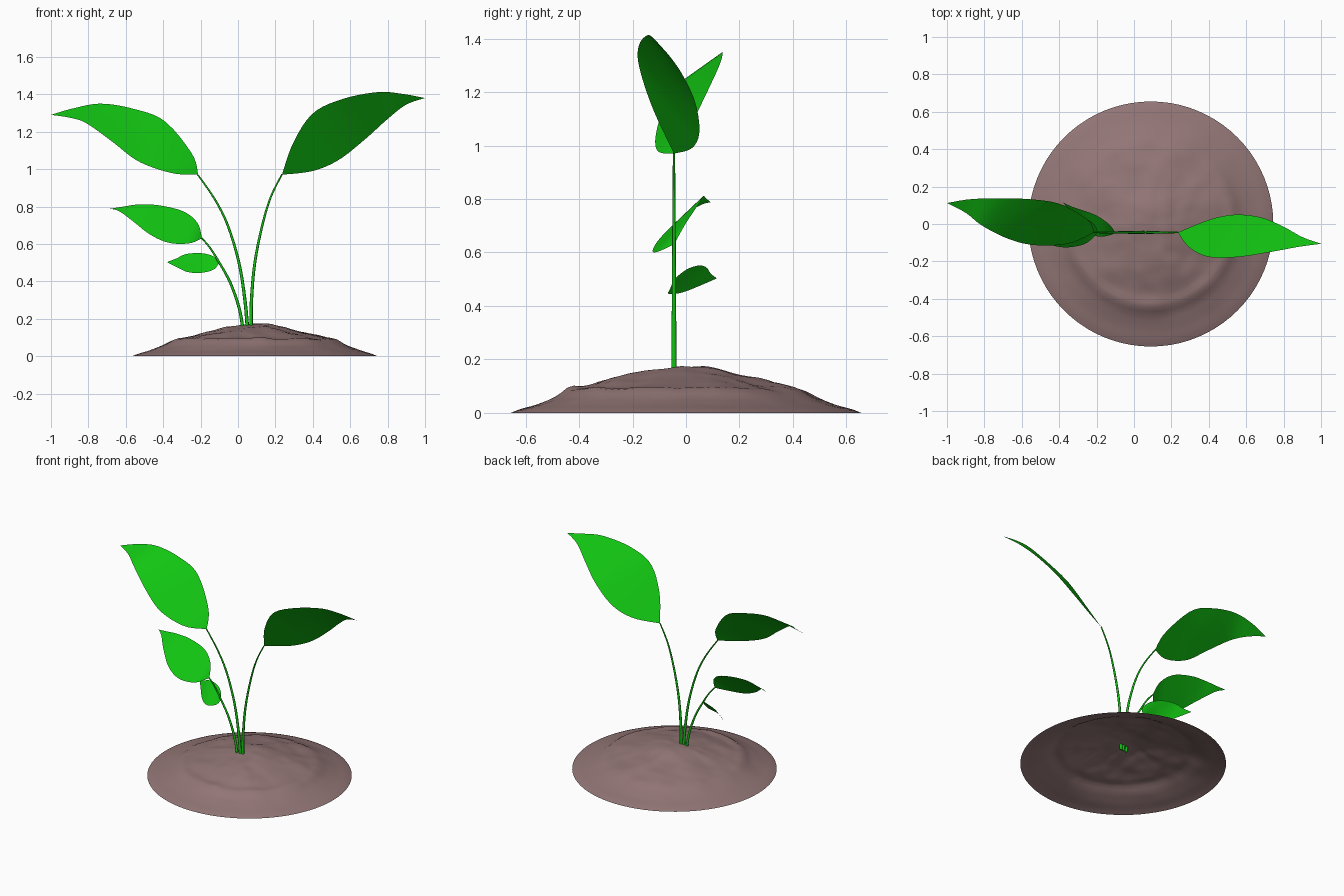
import bpy, math
from mathutils import Vector, noise

if "Cube" in bpy.data.objects:
    bpy.data.objects.remove(bpy.data.objects["Cube"])


def material(name, rgb):
    m = bpy.data.materials.new(name)
    m.diffuse_color = (*rgb, 1)
    m.use_nodes = True
    m.node_tree.nodes["Principled BSDF"].inputs["Base Color"].default_value = m.diffuse_color
    return m


GREEN = material("leaf_green", (0.006, 0.56, 0.006))
BROWN = material("soil_brown", (0.29, 0.18, 0.18))


def spline(pts, t):
    """Catmull-Rom through pts, t in 0..1."""
    n = len(pts) - 1
    i = min(int(t * n), n - 1)
    u = t * n - i
    a, b, c, d = (Vector(pts[max(0, min(n, k))]) for k in (i - 1, i, i + 1, i + 2))
    return 0.5 * (2 * b + (c - a) * u + (2 * a - 5 * b + 4 * c - d) * u**2
                  + (3 * b - a - 3 * c + d) * u**3)


def build(name, verts, faces, mat):
    me = bpy.data.meshes.new(name)
    me.from_pydata([tuple(v) for v in verts], [], faces)
    me.materials.append(mat)
    me.validate()
    me.shade_smooth()
    ob = bpy.data.objects.new(name, me)
    bpy.context.collection.objects.link(ob)
    return ob


def leaf(name, base, tip, high, low, flip):
    """Thin blade lofted between its high and low edges."""
    N, M = 28, 6
    hi, lo = [base, *high, tip], [base, *low, tip]
    verts = []
    for i in range(N + 1):
        a, b = spline(hi, i / N), spline(lo, i / N)
        verts += [a.lerp(b, j / M) for j in range(M + 1)]
    faces = []
    for i in range(N):
        for j in range(M):
            k = i * (M + 1) + j
            f = (k, k + 1, k + M + 2, k + M + 1)
            faces.append(f[::-1] if flip else f)
    build(name, verts, faces, GREEN)


def stem(name, pts, r0, r1):
    """Tapered round stalk in the plane y = -0.045."""
    N, S = 20, 8
    p3 = [(x, -0.045, z) for x, z in pts]
    verts = []
    for i in range(N + 1):
        t = i / N
        c = spline(p3, t)
        d = (spline(p3, min(1, t + .01)) - spline(p3, max(0, t - .01))).normalized()
        side = Vector((0, 1, 0)).cross(d)
        r = r0 + (r1 - r0) * t
        for s in range(S):
            a = math.tau * s / S
            verts.append(c + r * (math.cos(a) * side + math.sin(a) * Vector((0, 1, 0))))
    faces = [(i * S + s, i * S + (s + 1) % S, (i + 1) * S + (s + 1) % S, (i + 1) * S + s)
             for i in range(N) for s in range(S)]
    faces.append(tuple(range(S))[::-1])
    build(name, verts, faces, GREEN)


# Soil mound: open-bottomed lumpy dome with a low terrace ring
R, RINGS, SEG = 0.655, 28, 80
PROFILE = [(0, 0.172), (.12, .168), (.25, .153), (.4, .128), (.55, .104),
           (.66, .086), (.76, .055), (.87, .028), (.95, .014), (1, 0)]


def height(t):
    for (a, za), (b, zb) in zip(PROFILE, PROFILE[1:]):
        if t <= b:
            return za + (zb - za) * (t - a) / (b - a)
    return 0


def soil(t, a):
    x, y = t * R * math.cos(a), t * R * math.sin(a)
    fade = max(0, min(1, (0.95 - t) * 2.5))
    ridge = .012 * math.exp(-((t - .67) / .05) ** 2) * (0.5 - 0.5 * math.sin(a - .3))
    n = noise.noise(Vector((x * 6, y * 6, 3))) * .014 + noise.noise(Vector((x * 14, y * 14, 8))) * .006
    return (0.09 + x, y, max(0, height(t) + ridge + n * fade))


verts = [soil(0, 0)]
verts += [soil(i / RINGS, math.tau * s / SEG) for i in range(1, RINGS + 1) for s in range(SEG)]
faces = [(0, 1 + s, 1 + (s + 1) % SEG) for s in range(SEG)]
for i in range(RINGS - 1):
    o = 1 + i * SEG
    faces += [(o + s, o + SEG + s, o + SEG + (s + 1) % SEG, o + (s + 1) % SEG) for s in range(SEG)]
build("soil_mound", verts, faces, BROWN)

# Stalks
stem("right_stem", [(.07, .13), (.072, .3), (.09, .5), (.13, .7), (.175, .85), (.235, .972)], .010, .004)
stem("left_stem", [(.052, .13), (.037, .3), (.005, .5), (-.055, .7), (-.125, .84), (-.215, .97)], .010, .004)
stem("short_stem", [(.028, .13), (.008, .25), (-.04, .39), (-.10, .5), (-.15, .58), (-.195, .632)], .009, .004)

# Leaves: high edge and low edge of each blade
leaf("right_leaf", (.235, -.045, .97), (1, -.106, 1.38),
     [(.295, -.125, 1.14), (.4, -.176, 1.298), (.56, -.176, 1.375), (.75, -.146, 1.412), (.88, -.122, 1.402)],
     [(.4, .022, .99), (.54, .05, 1.05), (.68, .035, 1.16), (.8, -.015, 1.268), (.9, -.07, 1.345)], True)
leaf("left_leaf", (-.213, -.045, .97), (-1, .112, 1.29),
     [(-.245, .02, 1.08), (-.39, .105, 1.255), (-.55, .132, 1.32), (-.73, .137, 1.35), (-.88, .132, 1.325)],
     [(-.35, -.105, .978), (-.53, -.113, 1.04), (-.67, -.08, 1.145), (-.81, -.01, 1.245), (-.9, .06, 1.275)], False)
leaf("middle_leaf", (-.193, -.045, .63), (-.685, .092, .788),
     [(-.215, .0, .71), (-.29, .042, .773), (-.42, .062, .806), (-.53, .067, .811), (-.61, .078, .80)],
     [(-.26, -.105, .603), (-.37, -.125, .606), (-.47, -.10, .65), (-.56, -.03, .72), (-.635, .05, .775)], False)
leaf("small_leaf", (-.1, -.045, .5), (-.38, .115, .503),
     [(-.135, .0, .535), (-.2, .045, .551), (-.28, .075, .545), (-.33, .092, .522)],
     [(-.13, -.06, .463), (-.2, -.065, .445), (-.27, -.015, .45), (-.33, .055, .477)], False)
